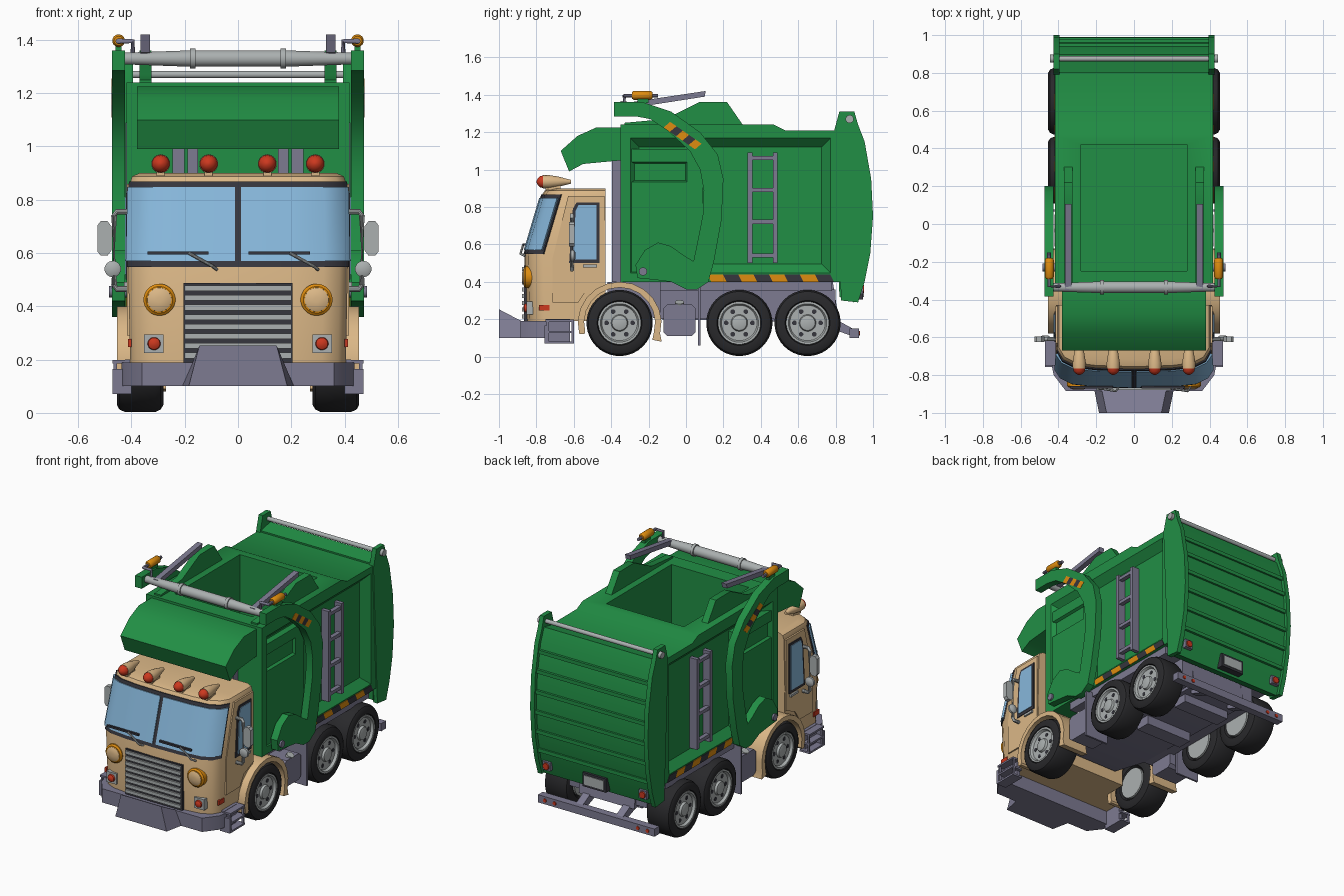
import bpy, bmesh, math
from mathutils import Vector

if "Cube" in bpy.data.objects:
    bpy.data.objects.remove(bpy.data.objects["Cube"])

def mat(name, r, g, b):
    m = bpy.data.materials.new(name)
    m.diffuse_color = [((c + .055) / 1.055) ** 2.4 for c in (r, g, b)] + [1]
    m.use_nodes = True
    m.node_tree.nodes["Principled BSDF"].inputs["Base Color"].default_value = m.diffuse_color
    return m

GREEN = mat("body_green", .13, .56, .27)
TAN = mat("cab_tan", .86, .72, .53)
STEEL = mat("purple_steel", .49, .48, .57)
SILVER = mat("silver", .67, .69, .69)
TYRE = mat("tyre_black", .16, .16, .17)
DARK = mat("dark_trim", .21, .21, .24)
GLASS = mat("glass_blue", .53, .72, .86)
ORANGE = mat("orange", .87, .55, .06)
RED = mat("lamp_red", .80, .22, .12)

def loft(name, rings, m, mirror=False):
    """Skin a list of equal-length point rings and cap both ends."""
    bm = bmesh.new()
    for s in ((1, -1) if mirror else (1,)):
        vs = [[bm.verts.new((p[0] * s, p[1], p[2])) for p in r] for r in rings]
        n = len(vs[0])
        for a, b in zip(vs, vs[1:]):
            for i in range(n):
                bm.faces.new((a[i], a[(i + 1) % n], b[(i + 1) % n], b[i]))
        bm.faces.new(vs[0])
        bm.faces.new(vs[-1])
    bmesh.ops.recalc_face_normals(bm, faces=bm.faces)
    me = bpy.data.meshes.new(name)
    bm.to_mesh(me)
    bm.free()
    me.materials.append(m)
    ob = bpy.data.objects.new(name, me)
    bpy.context.collection.objects.link(ob)
    return ob

def prism(name, pts, x0, x1, m, mirror=False):
    return loft(name, [[(x, y, z) for y, z in pts] for x in (x0, x1)], m, mirror)

def box(name, x0, x1, y0, y1, z0, z1, m, mirror=False):
    return prism(name, [(y0, z0), (y1, z0), (y1, z1), (y0, z1)], x0, x1, m, mirror)

def circle(c, d, r, n):
    q = Vector(d).to_track_quat('Z', 'Y')
    return [Vector(c) + q @ Vector((r * math.cos(a), r * math.sin(a), 0))
            for a in (2 * math.pi * (i + .5) / n for i in range(n))]

def spin(name, base, axis, prof, m, mirror=False, n=20):
    """Lathe: prof is (distance along axis, radius)."""
    ax = Vector(axis).normalized()
    return loft(name, [circle(Vector(base) + ax * d, ax, r, n) for d, r in prof], m, mirror)

def pipe(name, pts, r, m, mirror=False, n=10):
    p = [Vector(q) for q in pts]
    return loft(name, [circle(p[i], p[min(i + 1, len(p) - 1)] - p[max(i - 1, 0)], r, n)
                       for i in range(len(p))], m, mirror)

def cut(ob, cutter):
    md = ob.modifiers.new("cut", 'BOOLEAN')
    md.operation, md.object, md.solver = 'DIFFERENCE', cutter, 'EXACT'
    bpy.context.view_layer.objects.active = ob
    bpy.ops.object.modifier_apply(modifier="cut")
    bpy.data.objects.remove(cutter)

def recess(y0, y1, z0, z1, b, xin, xout):
    def rect(x, i):
        return [(x, y0 + i, z0 + i), (x, y1 - i, z0 + i), (x, y1 - i, z1 - i), (x, y0 + i, z1 - i)]
    return loft("recess_cutter", [rect(xin, b), rect(xout, 0)], GREEN, True)

# --- refuse body with open hopper and recessed sides
body = prism("refuse_body", [(-.35, .4), (.83, .4), (.83, 1.21), (.53, 1.21), (.47, 1.24), (-.35, 1.24)],
             -.418, .418, GREEN)
cut(body, box("hopper_cutter", -.28, .28, -.25, .42, .6, 1.5, GREEN))
cut(body, recess(-.3, .775, .445, 1.17, .05, .37, .42))
panel = box("front_side_panel", .36, .412, -.34, .09, .41, 1.11, GREEN, True)
cut(panel, recess(-.3, .01, .93, 1.045, .012, .395, .42))
prism("hopper_fin", [(-.33, 1.23), (-.33, 1.25), (-.11, 1.27), (.07, 1.36), (.22, 1.36), (.31, 1.23)],
      .325, .37, GREEN, True)
prism("cab_visor", [(-.34, 1.225), (-.48, 1.225), (-.58, 1.18), (-.67, 1.1), (-.625, .99), (-.55, 1.03), (-.34, 1.05)],
      -.38, .38, GREEN)
box("visor_support", .15, .19, -.395, -.345, .4, 1.06, STEEL, True)
box("visor_support_outer", .2, .245, -.395, -.345, .4, 1.06, STEEL, True)

# --- tailgate: side plates, bowed panel, ribs
back = [(.92, .29), (.955, .4), (.985, .55), (1.0, .75), (.99, .95), (.955, 1.15), (.92, 1.24)]
prism("tailgate_side", [(.79, 1.2), (.82, 1.31), (.9, 1.31)] + back[::-1] + [(.83, .3)], .395, .425, GREEN, True)
prism("tailgate_panel", [(y - .022, z) for y, z in back] + [(.8, 1.22), (.82, .32)], -.4, .4, GREEN)
for z in (.46, .59, .72, .85, .98, 1.1):
    y = next(a[0] + (b[0] - a[0]) * (z - a[1]) / (b[1] - a[1]) for a, b in zip(back, back[1:]) if a[1] <= z <= b[1])
    box("tailgate_rib", -.397, .397, y - .04, y - .008, z - .012, z + .012, GREEN)
spin("tailgate_hinge_bar", (-.445, .875, 1.27), (1, 0, 0),
     [(0, .022), (.03, .022), (.03, .014), (.86, .014), (.86, .022), (.89, .022)], SILVER, n=12)
box("tail_lamp_plate", .32, .375, .92, .945, .335, .39, STEEL, True)
spin("tail_lamp", (.348, .94, .362), (0, 1, 0), [(0, .024), (.012, .021)], RED, True, 14)
box("number_plate_frame", -.085, .085, .90, .947, .305, .395, DARK)
box("number_plate", -.07, .07, .94, .951, .32, .38, SILVER)

# --- ladders
for y in (.33, .465):
    box("ladder_rail", .37, .422, y, y + .025, .5, 1.09, STEEL, True)
for z in (.53, .71, .88, 1.05):
    box("ladder_rung", .39, .418, .35, .47, z, z + .022, STEEL, True)

# --- hazard stripes on sill and arms
for i in range(8):
    y = .115 + i * .082
    prism("sill_stripe", [(y + .02, .4), (y + .102, .4), (y + .082, .44), (y, .44)], .416, .422,
          DARK if i % 2 else ORANGE, True)
for i in range(5):
    d, u, p = Vector((.82, -.57)), Vector((.57, .82)), Vector((-.12, 1.225))
    a, b = p + d * .041 * i, p + d * .041 * (i + 1)
    k = u * .045 + d * .012
    prism("arm_stripe", [a, b, b + k, a + k], .467, .4745, DARK if i % 2 else ORANGE, True)

# --- lift arms, crossbar, forks, beacons
prism("lift_arm", [(-.385, 1.36), (-.23, 1.36), (-.08, 1.31), (.075, 1.2), (.17, 1.08), (.2, .95), (.19, .73),
                   (.15, .51), (.12, .4), (.06, .36), (0, .36), (-.08, .4), (-.16, .41), (-.26, .42), (-.27, .49),
                   (-.22, .57), (-.15, .61), (-.08, .59), (-.01, .54), (.04, .51), (.065, .63), (.09, .76),
                   (.095, .89), (.075, 1.), (.02, 1.1), (-.1, 1.21), (-.19, 1.27), (-.27, 1.285), (-.385, 1.285)],
      .425, .473, GREEN, True)
spin("arm_pivot", (.40, -.23, .455), (1, 0, 0), [(0, .022), (.085, .022)], STEEL, True, 14)
spin("crossbar", (0, -.335, 1.33), (1, 0, 0),
     [(-.43, .022), (-.18, .031), (-.18, .038), (-.16, .038), (-.16, .031), (.16, .031), (.16, .038), (.18, .038),
      (.18, .031), (.43, .022)], SILVER)
prism("fork", [(-.35, 1.32), (.1, 1.39), (.105, 1.42), (-.35, 1.352)], .33, .366, STEEL, True)
pipe("beacon_bracket", [(.395, -.33, 1.34), (.395, -.33, 1.395), (.45, -.33, 1.395), (.45, -.15, 1.395)], .01, STEEL, True)
spin("beacon", (.448, -.29, 1.397), (0, 1, 0), [(0, .017), (.01, .024), (.1, .024), (.11, .017)], ORANGE, True, 14)
box("beacon_foot", .437, .46, -.26, -.2, 1.355, 1.385, GREEN, True)

# --- cab shell from horizontal plan sections
def plan(f, w):
    return [(0, f), (.2, f + .006), (w - .09, f + .02), (w - .03, f + .05), (w, f + .1), (w, -.43)]

def section(z, f, w):
    half = plan(f, w)
    return [(x, y, z) for x, y in half] + [(-x, y, z) for x, y in half[:0:-1]]

cab = loft("cab", [section(*s) for s in ((.19, -.855, .405), (.545, -.865, .412), (.865, -.77, .405),
                                         (.888, -.755, .397), (.9, -.72, .37))], TAN)
cut(cab, spin("wheel_cutter", (.27, -.355, .18), (1, 0, 0), [(0, .2), (.3, .2)], TAN, True, 32))
arc = [math.radians(-15 + i * 210 / 12) for i in range(13)]
fender = [(-.355 + .224 * math.cos(a), .18 + .22 * math.sin(a)) for a in arc] + [(-.56, .12), (-.545, .12)] + \
         [(-.355 + .19 * math.cos(a), .18 + .19 * math.sin(a)) for a in arc[::-1]] + [(-.18, .09), (-.13, .08)]
prism("front_fender", fender, .27, .455, TAN, True)

# --- wrapped windshield: dark frame and two panes
def wrap(name, z0, z1, off, x0, trim, m):
    rings = []
    for i in range(5):
        outer, inner = [], []
        for z in (z0, z1):
            k = (z - .545) / .32
            f, w = -.865 + .095 * k, .412 - .007 * k
            x, y = plan(f, w)[i]
            y -= trim if i == 4 else 0
            x = max(x, x0)
            outer.append((x + off * x / w, y - off * (i < 4), z))
            inner.append((x * .98, y + .015, z))
        rings.append(outer + inner[::-1])
    loft(name, rings, m, True)

wrap("windshield_frame", .548, .868, .005, 0, 0, DARK)
wrap("windshield_glass", .57, .848, .010, .011, .015, GLASS)

# --- doors
prism("door_panel", [(-.715, .29), (-.575, .29), (-.53, .36), (-.435, .4), (-.435, .86), (-.63, .86), (-.715, .52)],
      .40, .416, TAN, True)
prism("door_window_frame", [(-.625, .5), (-.462, .5), (-.462, .825), (-.585, .825), (-.605, .79)], .405, .421, DARK, True)
prism("door_window", [(-.605, .52), (-.478, .52), (-.478, .81), (-.575, .81), (-.59, .78)], .41, .425, GLASS, True)
box("door_handle", .413, .427, -.55, -.475, .477, .492, SILVER, True)
box("side_marker", .40, .412, -.785, -.73, .247, .277, RED, True)

# --- grille, headlights, wipers
box("grille_back", -.205, .205, -.867, -.83, .19, .487, DARK)
for i in range(8):
    z = .205 + i * .036
    box("grille_bar", -.2, .2, -.878, -.86, z, z + .021, SILVER)
spin("headlight_ring", (.295, -.815, .425), (0, -1, 0), [(0, .06), (.042, .06), (.05, .05)], ORANGE, True, 24)
spin("headlight_lens", (.295, -.85, .425), (0, -1, 0), [(0, .048), (.016, .046), (.023, .03), (.025, .01)], ORANGE, True, 24)
spin("headlight_glass", (.295, -.86, .425), (0, -1, 0), [(0, .046), (.008, .045), (.015, .03), (.017, .01)], TAN, True, 24)
box("marker_plate", .28, .352, -.853, -.79, .225, .295, SILVER, True)
spin("marker_lamp", (.315, -.85, .26), (0, -1, 0), [(0, .025), (.013, .022), (.02, .01)], RED, True, 16)
for x in (-.225, .155):
    box("wiper_blade", x - .115, x + .115, -.872, -.858, .594, .606, DARK)
    pipe("wiper_arm", [(x + .04, -.87, .6), (x + .13, -.885, .55), (x + .145, -.86, .538)], .006, SILVER)

# --- roof lamps
for x in (.11, .29):
    spin("roof_lamp_housing", (x, -.765, .935), (0, 1, 0), [(0, .035), (.03, .036), (.08, .028), (.15, .01)], TAN, True, 14)
    spin("roof_lamp", (x, -.765, .935), (0, -1, 0), [(0, .033), (.015, .03), (.028, .018), (.034, .005)], RED, True, 14)
    box("roof_lamp_foot", x - .015, x + .015, -.75, -.67, .89, .93, TAN, True)

# --- mirrors
pipe("mirror_arm", [(.40, -.61, .755), (.455, -.61, .755), (.465, -.61, .74), (.465, -.61, .48), (.455, -.61, .465),
                    (.40, -.61, .465)], .011, SILVER, True)
loft("mirror", [[(x, y, z) for x, z in ((.475, .61), (.49, .59), (.515, .59), (.527, .605), (.527, .705), (.515, .72),
                                        (.49, .72), (.475, .7))] for y in (-.625, -.595)], SILVER, True)
spin("round_mirror", (.47, -.62, .54), (0, 1, 0), [(0, .022), (.006, .031), (.02, .031), (.03, .015)], SILVER, True, 14)

# --- front bumper, centre scoop, steps
loft("front_bumper", [[(x, y, z) for x, y in ((-.437, -.74), (-.425, -.8), (-.36, -.885), (.36, -.885), (.425, -.8),
                                              (.437, -.74))] for z in (.1, .19)], STEEL)
loft("bumper_scoop", [[(-.21, -.88, .1), (.21, -.88, .1), (.17, -.88, .19), (-.17, -.88, .19)],
                      [(-.185, -1., .1), (.185, -1., .1), (.145, -1., .253), (-.145, -1., .253)]], STEEL)
box("step_back_plate", .40, .425, -.75, -.62, .07, .2, STEEL, True)
box("step_front_plate", .40, .472, -.757, -.74, .07, .165, STEEL, True)
for z in (.07, .125, .186):
    box("step_tread", .40, .472, -.75, -.6, z, z + .012, STEEL, True)
for y in (-.745, -.612):
    box("step_post", .455, .468, y, y + .012, .07, .19, STEEL, True)

# --- chassis, tank, mud flaps, rear bumper
prism("chassis", [(-.42, .26), (-.14, .2), (.82, .18), (.785, .4), (-.42, .4)], -.2, .2, STEEL)
box("chassis_side", .19, .4, -.14, .78, .35, .402, STEEL, True)
box("chassis_cross_panel", .19, .28, -.14, .8, .2, .36, STEEL, True)
for y in (.285, .645):
    box("axle_block", -.17, .17, y - .05, y + .05, .13, .2, STEEL)
prism("fuel_tank", [(-.12, .13), (-.1, .11), (.03, .11), (.05, .13), (.05, .26), (.03, .28), (-.1, .28), (-.12, .26)],
      .25, .42, STEEL, True)
spin("fuel_cap", (.39, -.035, .265), (.5, 0, 1), [(0, .024), (.03, .024)], SILVER, True, 12)
box("mud_flap", .28, .45, .065, .078, .06, .38, STEEL, True)
prism("rear_bumper_bracket", [(.75, .16), (.9, .105), (.9, .145), (.8, .2), (.79, .3), (.75, .3)], .12, .17, STEEL, True)
box("rear_bumper", -.42, .42, .875, .925, .1, .15, STEEL)
for x in (.3, .37):
    spin("rear_bumper_lamp", (x, .92, .125), (0, 1, 0), [(0, .013), (.01, .011)], RED, True, 10)

# --- wheels
for y in (-.355, .285, .65):
    c = (0, y, .18)
    spin("tyre", c, (1, 0, 0), [(.295, .105), (.28, .115), (.28, .15), (.29, .168), (.31, .177), (.425, .177), (.445, .168),
                                (.455, .15), (.455, .12), (.425, .112)], TYRE, True, 36)
    spin("rim", c, (1, 0, 0), [(.42, .115), (.452, .115), (.452, .103), (.436, .095), (.436, .045), (.45, .04), (.455, .022)],
         SILVER, True, 28)
    spin("inner_hub", c, (1, 0, 0), [(.28, .1), (.3, .1)], SILVER, True)
    for i in range(6):
        a = math.pi / 3 * i
        spin("rim_hole", (.43, y + .07 * math.cos(a), .18 + .07 * math.sin(a)), (1, 0, 0), [(0, .013), (.008, .013)], DARK, True, 8)

# --- smooth shading with sharp edges kept
for ob in bpy.context.scene.objects:
    ob.select_set(True)
    bpy.context.view_layer.objects.active = ob
bpy.ops.object.shade_smooth_by_angle(angle=math.radians(35))
